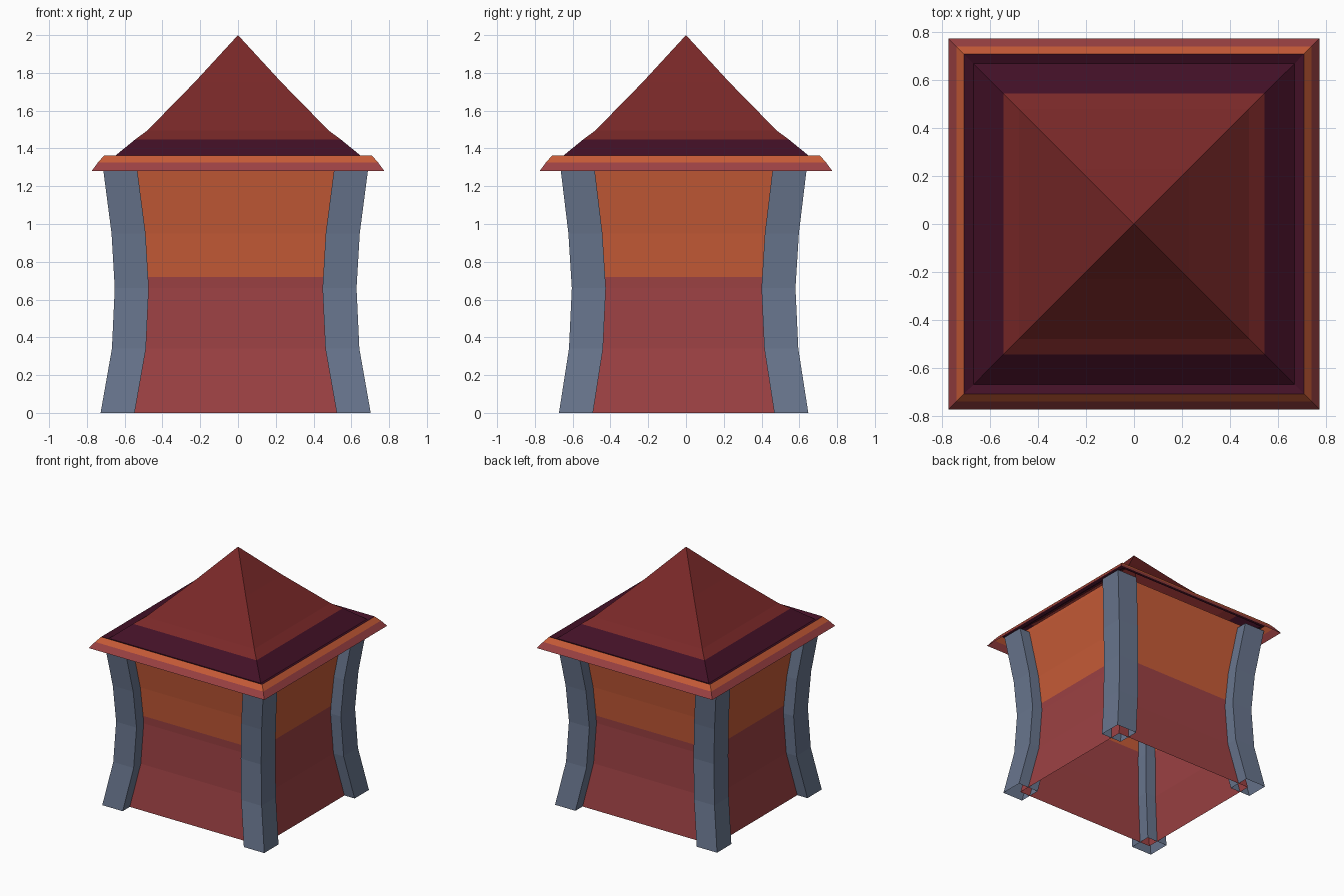
import bpy

if "Cube" in bpy.data.objects:
    bpy.data.objects.remove(bpy.data.objects["Cube"])


def material(name, rgb):
    """Flat colour from 0-255 screen values, stored as linear."""
    m = bpy.data.materials.new(name)
    lin = [((c / 255 + 0.055) / 1.055) ** 2.4 for c in rgb]
    m.diffuse_color = (*lin, 1)
    m.use_nodes = True
    m.node_tree.nodes["Principled BSDF"].inputs["Base Color"].default_value = m.diffuse_color
    return m


RED = material("brick_red", (156, 65, 67))
ORANGE = material("burnt_orange", (199, 91, 55))
PURPLE = material("dark_plum", (66, 16, 38))
SLATE = material("slate_grey", (104, 117, 141))
ROOF = material("roof_red", (121, 40, 40))


def loft(name, rings, mats, rule=lambda z: 0):
    """Open rectangular shell through rings (cx, cy, half_x, half_y, z)."""
    verts, faces, zmid = [], [], []
    for cx, cy, hx, hy, z in rings:
        for sx, sy in ((-1, -1), (1, -1), (1, 1), (-1, 1)):
            verts.append((cx + sx * hx, cy + sy * hy, z))
    for r in range(len(rings) - 1):
        for i in range(4):
            j, a, b = (i + 1) % 4, 4 * r, 4 * r + 4
            if rings[r + 1][2] == 0:  # apex: triangles
                faces.append((a + i, a + j, b))
            else:
                faces.append((a + i, a + j, b + j, b + i))
            zmid.append((r, (rings[r][4] + rings[r + 1][4]) / 2))
    if rings[-1][2] == 0:
        verts = verts[:-3]
    mesh = bpy.data.meshes.new(name)
    mesh.from_pydata(verts, [], faces)
    for m in mats:
        mesh.materials.append(m)
    for p, (r, z) in zip(mesh.polygons, zmid):
        p.material_index = rule(r) if name == "roof" else rule(z)
    obj = bpy.data.objects.new(name, mesh)
    bpy.context.collection.objects.link(obj)
    return obj


# Curved waist: outer half width in x and y at each height
OFF = -0.0125
WAIST = [(0.715, 0.66, 0.0), (0.655, 0.607, 0.34), (0.64, 0.592, 0.66),
         (0.641, 0.594, 0.72), (0.657, 0.61, 0.95), (0.70, 0.65, 1.28),
         (0.708, 0.657, 1.335)]
P = 0.09  # half thickness of a corner post

# Walls: open box, red below and orange above
wall = [(OFF, OFF, x - P, y - P, z) for x, y, z in WAIST]
wall.append((OFF, OFF, 0.618, 0.567, 1.365))
loft("walls", wall, [RED, ORANGE], lambda z: int(z > 0.72))

# Four bowed corner posts, straddling the wall corners
for sx, side in ((-1, "left"), (1, "right")):
    for sy, end in ((-1, "front"), (1, "back")):
        rings = [(OFF + sx * (x - P), OFF + sy * (y - P), P, P, z)
                 for x, y, z in WAIST if z != 0.72]
        loft(f"{end}_{side}_post", rings, [SLATE])

# Roof: bevelled eave, shallow gutter, plum skirt and concave pyramid
profile = [(0.775, 1.28), (0.742, 1.325), (0.71, 1.362), (0.67, 1.345),
           (0.545, 1.447), (0.48, 1.495), (0.23, 1.75), (0, 2.0)]
loft("roof", [(0, 0, h, h, z) for h, z in profile],
     [RED, ORANGE, PURPLE, ROOF], lambda r: (0, 1, 2, 2, 3, 3, 3)[r])
